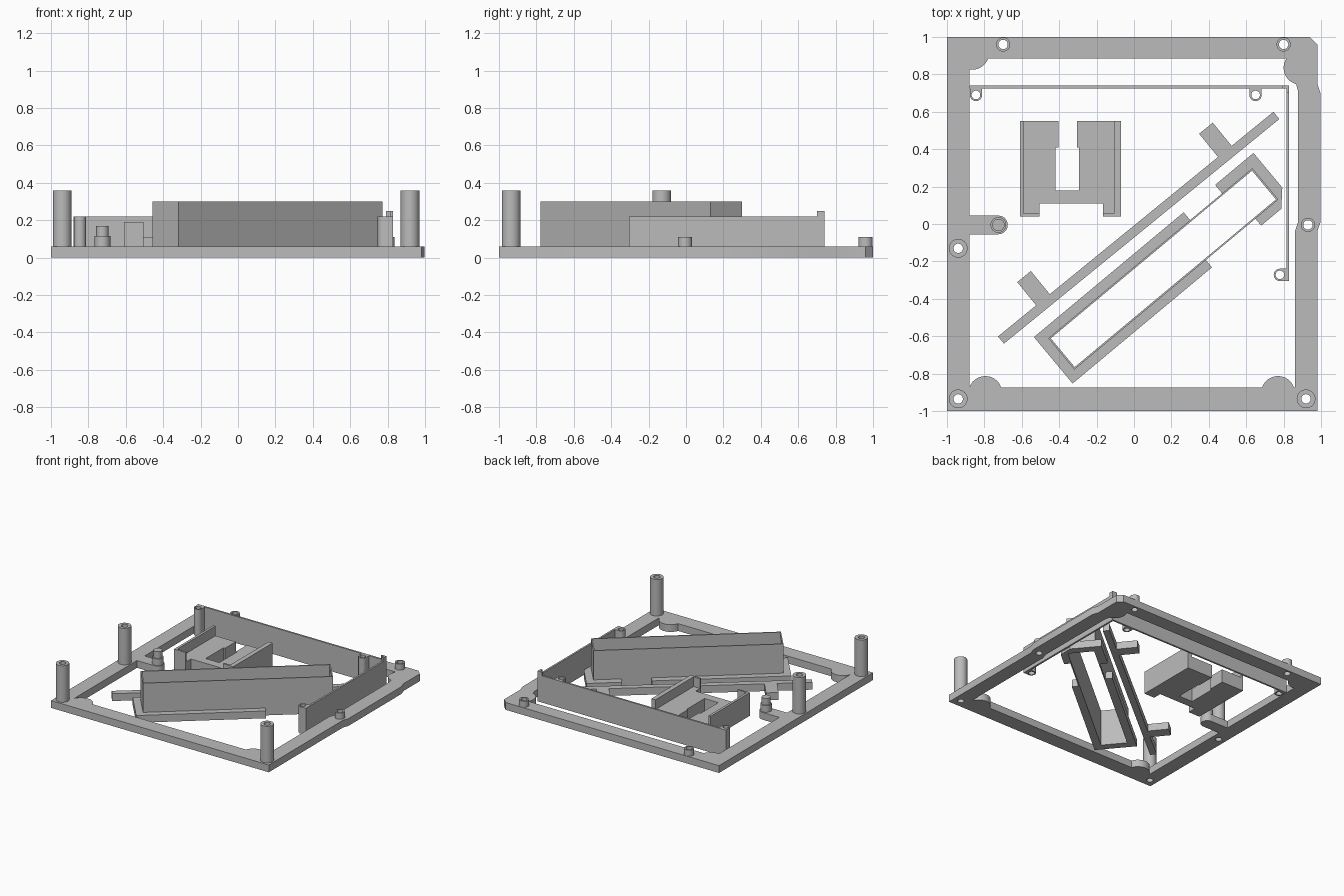
import bpy, bmesh
from math import cos, sin, pi, radians
from mathutils import Matrix, Vector

cube = bpy.data.objects.get("Cube")
if cube:
    bpy.data.objects.remove(cube)

grey = bpy.data.materials.new("plain grey")
grey.use_nodes = True
GREY = (0.5, 0.5, 0.5, 1)
grey.diffuse_color = GREY
grey.node_tree.nodes["Principled BSDF"].inputs["Base Color"].default_value = GREY


def arc(x, y, r, a0, a1, n=12):
    """Points along an arc, angles in degrees."""
    return [(x + r * cos(radians(a0 + (a1 - a0) * i / n)),
             y + r * sin(radians(a0 + (a1 - a0) * i / n))) for i in range(n + 1)]


def circle(x, y, r):
    return arc(x, y, r, 0, 360, 32)[:-1]


def rect(x0, y0, x1, y1):
    return [(x0, y0), (x1, y0), (x1, y1), (x0, y1)]


def plate(name, loops, z0, z1, place=None):
    """Extrude an outline (first loop) with holes (other loops) from z0 to z1."""
    curve = bpy.data.curves.new(name, 'CURVE')
    curve.dimensions = '2D'
    curve.fill_mode = 'BOTH'
    curve.extrude = (z1 - z0) / 2
    for loop in loops:
        spline = curve.splines.new('POLY')
        spline.points.add(len(loop) - 1)
        for point, (x, y) in zip(spline.points, loop):
            point.co = (x, y, 0, 1)
        spline.use_cyclic_u = True
    temp = bpy.data.objects.new(name + "_outline", curve)
    bpy.context.scene.collection.objects.link(temp)
    deps = bpy.context.evaluated_depsgraph_get()
    mesh = bpy.data.meshes.new_from_object(temp.evaluated_get(deps))
    bpy.data.objects.remove(temp)
    bm = bmesh.new()
    bm.from_mesh(mesh)
    bmesh.ops.remove_doubles(bm, verts=bm.verts, dist=1e-5)
    bmesh.ops.translate(bm, verts=bm.verts, vec=(0, 0, (z0 + z1) / 2))
    if place:
        bmesh.ops.transform(bm, verts=bm.verts, matrix=place)
    bmesh.ops.recalc_face_normals(bm, faces=bm.faces)
    bm.to_mesh(mesh)
    bm.free()
    mesh.name = name
    mesh.materials.clear()
    mesh.materials.append(grey)
    obj = bpy.data.objects.new(name, mesh)
    bpy.context.scene.collection.objects.link(obj)
    bpy.ops.object.select_all(action='DESELECT')
    obj.select_set(True)
    bpy.context.view_layer.objects.active = obj
    bpy.ops.object.shade_smooth_by_angle(angle=radians(30))
    return obj


BASE = 0.06
tall_posts = [(-0.94, -0.13), (-0.94, -0.935), (0.92, -0.935)]
short_posts = [(-0.70, 0.96), (0.80, 0.96), (0.93, -0.005)]

# Base frame with corner bumps, peg arm and screw holes
outer = [(-1, -1), (0.98, -1), (0.98, -0.04), (0.997, 0.01), (0.997, 0.70),
         (0.98, 0.75), (0.98, 0.96), (0.94, 1), (-1, 1)]
inner = ([(-0.88, -0.875)] + arc(-0.795, -0.903, 0.09, 162, 18)
         + arc(0.77, -0.903, 0.09, 162, 18) + [(0.86, -0.875), (0.86, -0.04),
         (0.877, 0.01), (0.877, 0.71)] + arc(0.89, 0.835, 0.09, 255, 146)
         + [(0.805, 0.885)] + arc(-0.865, 0.915, 0.09, -20, -100)
         + [(-0.88, 0.045)] + arc(-0.725, -0.005, 0.05, 90, -90) + [(-0.88, -0.055)])
plate("base_frame", [outer, inner]
      + [circle(x, y, 0.025) for x, y in tall_posts + short_posts], 0, BASE)

# Hollow screw posts
for x, y in tall_posts:
    plate("tall_post", [circle(x, y, 0.05), circle(x, y, 0.025)], BASE, 0.36)
for x, y in short_posts:
    plate("short_post", [circle(x, y, 0.038), circle(x, y, 0.025)], BASE, 0.11)

# Stepped locating peg on the arm
plate("peg_collar", [circle(-0.725, -0.005, 0.042)], BASE, 0.115)
plate("peg_tip", [circle(-0.725, -0.005, 0.033)], 0.115, 0.17)

# Thin corner wall with a raised tip at the corner
wall = [(-0.88, 0.725), (0.815, 0.725), (0.815, -0.305), (0.83, -0.305),
        (0.83, 0.74), (-0.88, 0.74)]
plate("corner_wall", [wall], 0, 0.22)
tip = [(0.79, 0.725), (0.815, 0.725), (0.815, 0.70), (0.83, 0.70), (0.83, 0.74), (0.79, 0.74)]
plate("corner_wall_tip", [tip], 0.22, 0.25)
for x, y in [(-0.845, 0.69), (0.65, 0.69)]:
    lug = arc(x, y, 0.033, 180, 360) + [(x + 0.033, 0.726), (x - 0.033, 0.726)]
    plate("wall_lug", [lug, circle(x, y, 0.023)], 0, 0.22)
lug = arc(0.78, -0.272, 0.033, 90, 270) + [(0.816, -0.305), (0.816, -0.239)]
plate("wall_lug", [lug, circle(0.78, -0.272, 0.023)], 0, 0.22)

# Slotted bracket with side and front lips
bracket = [(-0.61, 0.04), (-0.505, 0.04), (-0.505, 0.11), (-0.165, 0.11),
           (-0.165, 0.04), (-0.07, 0.04), (-0.07, 0.55), (-0.305, 0.55),
           (-0.305, 0.41), (-0.295, 0.41), (-0.295, 0.18), (-0.42, 0.18),
           (-0.42, 0.41), (-0.405, 0.41), (-0.405, 0.55), (-0.61, 0.55)]
plate("bracket_base", [bracket], 0, 0.11)
for side, x, x_in, x_end in [("right", -0.61, -0.59, -0.505), ("left", -0.07, -0.107, -0.165)]:
    lip = [(x, 0.04), (x_end, 0.04), (x_end, 0.055), (x_in, 0.055), (x_in, 0.55), (x, 0.55)]
    plate("bracket_lip_" + side, [lip], 0.11, 0.19)

# Diagonal open box with a low skirt, drawn along its own axis
box = Matrix.Translation((0.157, -0.24, 0)) @ Matrix.Rotation(radians(39.8), 4, 'Z')
plate("box_wall", [rect(-0.71, -0.109, 0.71, 0.109), rect(-0.70, -0.10, 0.70, 0.10)],
      0, 0.30, box)
skirt_near = [(0.205, -0.105), (0.205, -0.16), (-0.765, -0.16), (-0.765, 0.163),
              (0.277, 0.163), (0.277, 0.105), (-0.705, 0.105), (-0.705, -0.105)]
plate("box_skirt_near", [skirt_near], 0, BASE, box)
skirt_far = [(0.55, -0.105), (0.55, -0.157), (0.69, -0.157), (0.767, -0.073),
             (0.767, 0.168), (0.50, 0.168), (0.50, 0.105), (0.705, 0.105), (0.705, -0.105)]
plate("box_skirt_far", [skirt_far], 0, BASE, box)

# Diagonal bar with two tabs
bar = Matrix.Translation((0.025, -0.02, 0)) @ Matrix.Rotation(radians(39.2), 4, 'Z')
profile = [(-0.95, -0.025), (0.95, -0.025), (0.95, 0.025)]
for u in (0.615, -0.64):
    profile += [(u + 0.047, 0.025), (u + 0.047, 0.185), (u - 0.047, 0.185), (u - 0.047, 0.025)]
plate("diagonal_bar", [profile + [(-0.95, 0.025)]], 0, BASE, bar)
